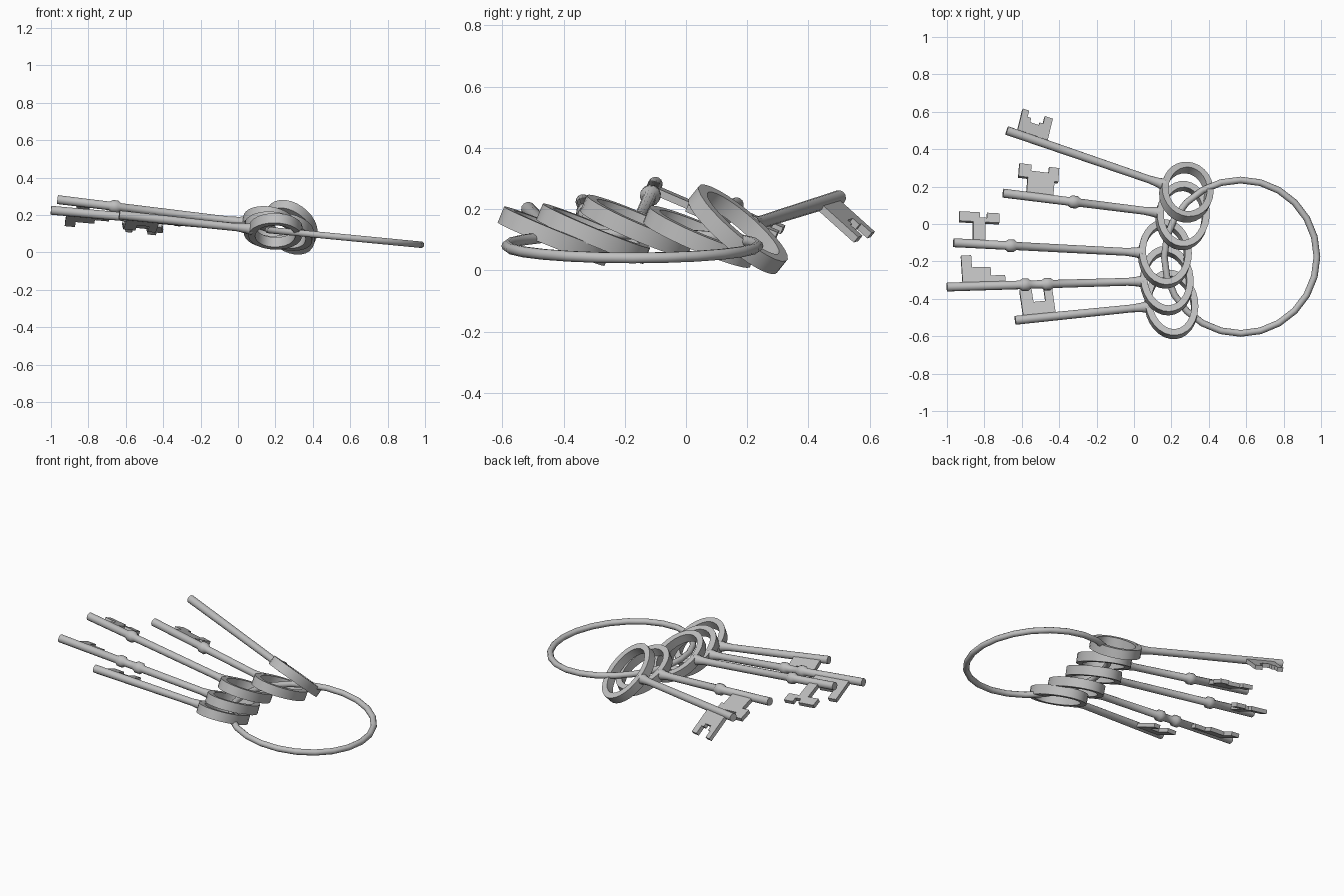
import bpy, bmesh, math
from mathutils import Matrix, Vector

cube = bpy.data.objects.get("Cube")
if cube:
    bpy.data.objects.remove(cube)

steel = bpy.data.materials.new("dull_steel")
steel.use_nodes = True
steel.diffuse_color = (0.52, 0.52, 0.52, 1)
steel.node_tree.nodes["Principled BSDF"].inputs["Base Color"].default_value = (0.52, 0.52, 0.52, 1)


def finish(bm, name, matrix):
    bmesh.ops.recalc_face_normals(bm, faces=bm.faces[:])
    mesh = bpy.data.meshes.new(name)
    bm.to_mesh(mesh)
    bm.free()
    mesh.materials.append(steel)
    obj = bpy.data.objects.new(name, mesh)
    bpy.context.collection.objects.link(obj)
    obj.matrix_world = matrix
    bpy.ops.object.select_all(action='DESELECT')
    obj.select_set(True)
    bpy.context.view_layer.objects.active = obj
    bpy.ops.object.shade_smooth_by_angle(angle=math.radians(40))
    return obj


def loft(bm, rings, loop):
    """Skin a list of point rings; close the list into a loop or cap its ends."""
    rows = [[bm.verts.new(p) for p in ring] for ring in rings]
    n = len(rows[0])
    for i in range(len(rows) if loop else len(rows) - 1):
        a, b = rows[i], rows[(i + 1) % len(rows)]
        for j in range(n):
            bm.faces.new((a[j], a[(j + 1) % n], b[(j + 1) % n], b[j]))
    if not loop:
        bm.faces.new(rows[0])
        bm.faces.new(rows[-1])


def circle(x, r, sides=12):
    return [(x, r * math.cos(2 * math.pi * k / sides), r * math.sin(2 * math.pi * k / sides))
            for k in range(sides)]


def make_bow(name, matrix, rx=0.142, ry=0.19, wall=0.036, half=0.028, segs=28):
    bm = bmesh.new()
    rings = []
    for k in range(segs):
        c, s = math.cos(2 * math.pi * k / segs), math.sin(2 * math.pi * k / segs)
        rings.append([((rx - w) * c, (ry - w) * s, z)
                      for w, z in ((0, -half), (0, half), (wall, half), (wall, -half))])
    loft(bm, rings, True)
    finish(bm, name, matrix)


def make_shaft(name, matrix, length, collars):
    profile = [(0.125, 0.034), (0.16, 0.026), (0.21, 0.021)]
    for c in sorted(length - u for u in collars):
        profile += [(c - 0.03, 0.022), (c - 0.015, 0.034), (c + 0.015, 0.034), (c + 0.03, 0.023)]
    profile += [(length, 0.024)]
    bm = bmesh.new()
    loft(bm, [circle(x, r) for x, r in profile], False)
    finish(bm, name, matrix)


def make_bit(name, matrix, length, outline, half=0.012):
    bm = bmesh.new()
    loft(bm, [[(length - u, w, z) for u, w in outline] for z in (-half, half)], False)
    finish(bm, name, matrix)


# Bit outlines: distance back from the tip, height above the shaft axis
crown_bit = [(.055, 0), (.055, .175), (.09, .175), (.09, .13), (.11, .13), (.11, .10),
             (.16, .10), (.16, .12), (.18, .12), (.18, .175), (.225, .175), (.225, 0)]
winged_bit = [(.125, 0), (.125, .105), (.075, .105), (.075, .18), (.14, .18), (.14, .145),
              (.235, .145), (.235, .18), (.29, .18), (.29, .10), (.27, .10), (.27, 0)]
tee_bit = [(.105, 0), (.105, .125), (.03, .125), (.03, .18), (.14, .18), (.14, .15),
           (.18, .15), (.18, .18), (.245, .18), (.245, .125), (.17, .125), (.17, 0)]
stair_bit = [(.085, 0), (.085, .175), (.14, .175), (.14, .105), (.24, .105), (.24, .055),
             (.315, .055), (.315, 0)]
fork_bit = [(.045, 0), (.045, .165), (.11, .165), (.11, .09), (.175, .09), (.175, .165),
            (.22, .165), (.22, 0)]

# Keys: name, tip, bow centre, sideways slope, bit outline, collar distances
keys = [
    ("crown_key", (-.68, .50, .238), (.28, .17, .134), -.9, crown_bit, []),
    ("winged_key", (-.70, .165, .215), (.26, .045, .11), -.43, winged_bit, [.385]),
    ("tee_key", (-.965, -.10, .282), (.165, -.16, .145), -.43, tee_bit, [.31]),
    ("stair_key", (-1.0, -.337, .225), (.175, -.303, .12), -.41, stair_bit, [.42, .54]),
    ("fork_key", (-.635, -.515, .20), (.20, -.43, .112), -.4, fork_bit, []),
]
for name, tip, centre, slope, outline, collars in keys:
    along = Vector(tip) - Vector(centre)
    length = along.length
    side = Vector((-(along.y + slope * along.z) / along.x, 1, slope)).normalized()
    along.normalize()
    frame = Matrix((along, side, along.cross(side))).transposed().to_4x4()
    frame.translation = centre
    make_bow(name + "_bow", frame)
    make_shaft(name + "_shaft", frame, length, collars)
    make_bit(name + "_bit", frame, length, outline)

# Large carrying ring, tipped down away from the keys
bm = bmesh.new()
hoop = []
for k in range(24):
    turn = Matrix.Rotation(2 * math.pi * k / 24, 3, 'Z')
    hoop.append([turn @ Vector((0.41 + y, 0, z)) for _, y, z in circle(0, 0.018, 10)])
loft(bm, hoop, True)
finish(bm, "carrying_ring",
       Matrix.Translation((0.57, -0.175, 0.08)) @ Matrix.Rotation(math.radians(5.5), 4, 'Y'))
